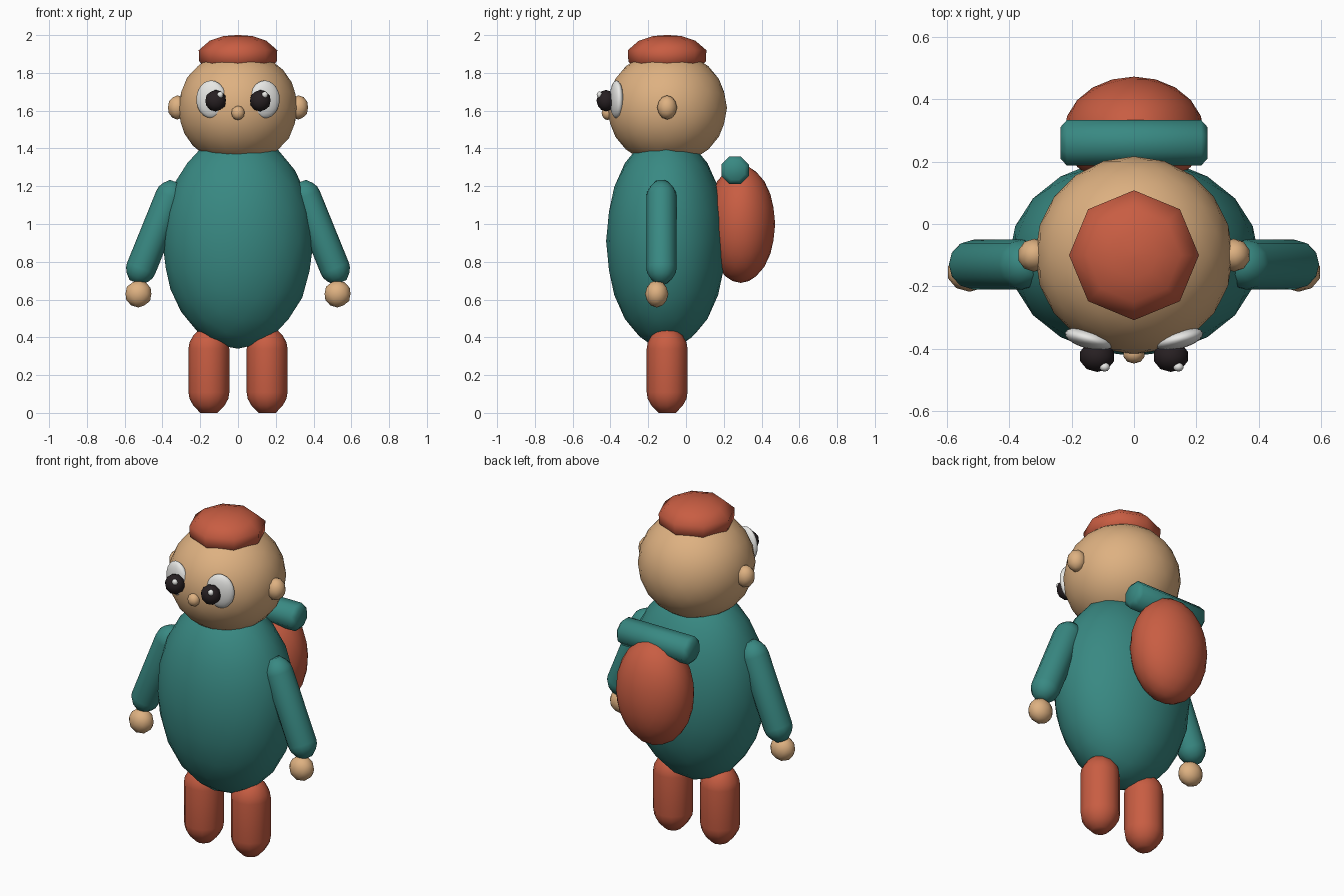
import bpy
import bmesh
from math import sin, cos, pi, radians
from mathutils import Vector, Matrix

if "Cube" in bpy.data.objects:
    bpy.data.objects.remove(bpy.data.objects["Cube"])


def material(name, rgb):
    m = bpy.data.materials.new(name)
    m.use_nodes = True
    m.diffuse_color = (*rgb, 1)
    shader = m.node_tree.nodes["Principled BSDF"]
    shader.inputs["Base Color"].default_value = (*rgb, 1)
    shader.inputs["Roughness"].default_value = 0.8
    return m


ORANGE = material("burnt orange", (0.58, 0.11, 0.055))
TEAL = material("teal", (0.04, 0.25, 0.225))
TAN = material("tan skin", (0.73, 0.44, 0.22))
WHITE = material("eye white", (0.8, 0.8, 0.78))
BLACK = material("pupil black", (0.02, 0.014, 0.016))


def finish(bm, name, mat):
    bmesh.ops.recalc_face_normals(bm, faces=bm.faces)
    mesh = bpy.data.meshes.new(name)
    bm.to_mesh(mesh)
    bm.free()
    mesh.materials.append(mat)
    ob = bpy.data.objects.new(name, mesh)
    bpy.context.collection.objects.link(ob)
    bpy.ops.object.select_all(action="DESELECT")
    ob.select_set(True)
    bpy.context.view_layer.objects.active = ob
    bpy.ops.object.shade_smooth_by_angle(angle=radians(60))
    return ob


def ellipsoid(name, mat, centre, radii, detail=3, turn=0):
    """Faceted ball, stretched to its radii and turned about z."""
    bm = bmesh.new()
    place = (Matrix.Translation(centre) @ Matrix.Rotation(turn, 4, "Z")
             @ Matrix.Diagonal((*radii, 1)))
    bmesh.ops.create_icosphere(bm, subdivisions=detail, radius=1, matrix=place)
    return finish(bm, name, mat)


def lathe(name, mat, profile, origin, axis, sides=12, phase=0):
    """Spin (radius, height) pairs around an axis and close both ends."""
    bm = bmesh.new()
    rings = [[bm.verts.new((r * cos(phase + 2 * pi * i / sides),
                            r * sin(phase + 2 * pi * i / sides), h))
              for i in range(sides)] for r, h in profile]
    for low, high in zip(rings, rings[1:]):
        for i in range(sides):
            j = (i + 1) % sides
            bm.faces.new((low[i], low[j], high[j], high[i]))
    bm.faces.new(rings[0])
    bm.faces.new(rings[-1])
    turn = Vector((0, 0, 1)).rotation_difference(Vector(axis)).to_matrix().to_4x4()
    bm.transform(Matrix.Translation(origin) @ turn)
    return finish(bm, name, mat)


def capsule(name, mat, start, end, radius):
    """Round-ended limb; start and end are the centres of the rounded ends."""
    start, end = Vector(start), Vector(end)
    length = (end - start).length
    angles = [radians(a) for a in (25, 50, 72, 90)]
    cap = [(radius * sin(a), radius * cos(a)) for a in angles]
    scale = radius / cap[0][1]
    cap[0] = (cap[0][0], cap[0][1] * scale)
    profile = [(r, -h) for r, h in cap] + [(r, length + h) for r, h in reversed(cap)]
    return lathe(name, mat, profile, start, end - start)


# Torso and head
ellipsoid("body", TEAL, (0, -0.105, 0.91), (0.4, 0.318, 0.57))
ellipsoid("head", TAN, (0, -0.1, 1.615), (0.317, 0.317, 0.305))
ellipsoid("nose", TAN, (0, -0.415, 1.588), (0.036, 0.032, 0.038), 2)

# Eight-sided cap
lathe("hat", ORANGE,
      [(0.17, -0.05), (0.205, -0.015), (0.208, 0.045), (0.15, 0.095),
       (0.075, 0.12), (0.01, 0.125)], (0, -0.1, 1.875), (0, 0, 1), 8)

# Paired parts
for side, s in (("left", 1), ("right", -1)):
    ellipsoid(side + "_ear", TAN, (s * 0.32, -0.1, 1.617), (0.053, 0.053, 0.064), 2)
    ellipsoid(side + "_eye", WHITE, (s * 0.142, -0.368, 1.66),
              (0.081, 0.032, 0.1), 3, s * radians(14))
    ellipsoid(side + "_pupil", BLACK, (s * 0.118, -0.424, 1.653),
              (0.057, 0.05, 0.057), 2)
    ellipsoid(side + "_glint", WHITE, (s * 0.118 + 0.024, -0.458, 1.684),
              (0.017, 0.015, 0.018), 2)
    capsule(side + "_arm", TEAL, (s * 0.358, -0.13, 1.147),
            (s * 0.513, -0.13, 0.765), 0.08)
    ellipsoid(side + "_hand", TAN, (s * 0.527, -0.155, 0.63),
              (0.072, 0.062, 0.072), 2)
    capsule(side + "_leg", ORANGE, (s * 0.154, -0.1, 0.108),
            (s * 0.154, -0.1, 0.34), 0.108)

# Backpack and the roll strapped on top
ellipsoid("backpack", ORANGE, (0, 0.29, 1.0), (0.225, 0.182, 0.312))
lathe("bed_roll", TEAL,
      [(0.055, -0.235), (0.079, -0.215), (0.079, 0.215), (0.055, 0.235)],
      (0, 0.26, 1.285), (1, 0, 0), 8, pi / 8)
